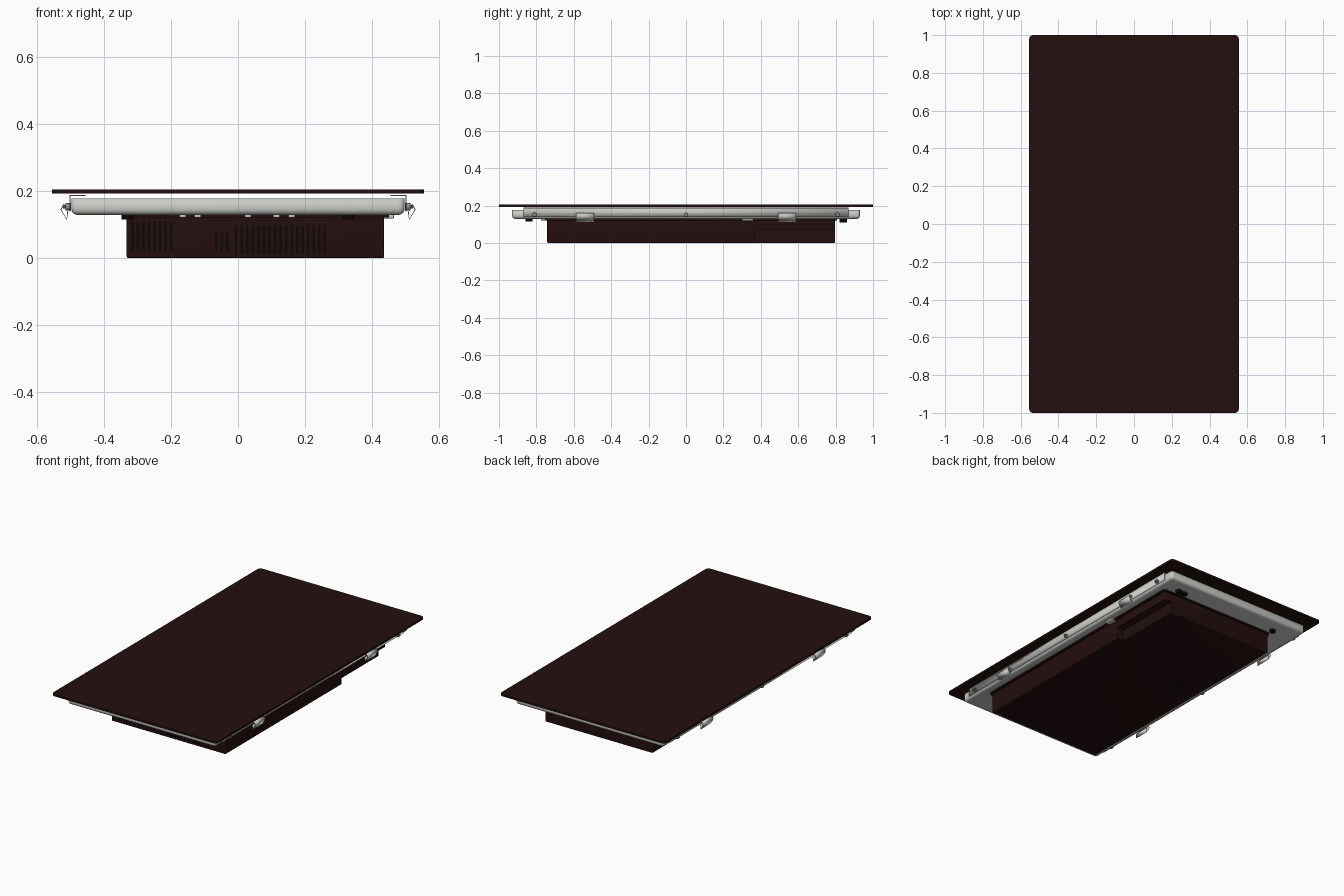
import bpy, bmesh, math
from mathutils import Matrix

if "Cube" in bpy.data.objects:
    bpy.data.objects.remove(bpy.data.objects["Cube"])


def material(name, r, g, b):
    m = bpy.data.materials.new(name)
    m.diffuse_color = (r, g, b, 1)
    m.use_nodes = True
    m.node_tree.nodes["Principled BSDF"].inputs["Base Color"].default_value = m.diffuse_color
    return m


BROWN = material("dark brown", 0.018, 0.0045, 0.0045)
GREY = material("sheet grey", 0.58, 0.60, 0.56)
STEEL = material("screw steel", 0.25, 0.25, 0.25)
BLACK = material("vent black", 0.004, 0.002, 0.002)


def finish(name, bm, mat):
    bmesh.ops.recalc_face_normals(bm, faces=bm.faces)
    me = bpy.data.meshes.new(name)
    bm.to_mesh(me)
    bm.free()
    ob = bpy.data.objects.new(name, me)
    me.materials.append(mat)
    bpy.context.collection.objects.link(ob)
    return ob


def box(name, lo, hi, mat, bevel=0, axis=None):
    """Box between two corners; edges along axis (or all edges) may be rounded."""
    bm = bmesh.new()
    bmesh.ops.create_cube(bm, size=1)
    for v in bm.verts:
        v.co = [lo[i] if v.co[i] < 0 else hi[i] for i in range(3)]
    if bevel:
        edges = [e for e in bm.edges if axis is None or
                 abs(e.verts[0].co[axis] - e.verts[1].co[axis]) > 1e-6]
        bmesh.ops.bevel(bm, geom=edges, offset=bevel, segments=4,
                        affect='EDGES', profile=0.5)
    return finish(name, bm, mat)


def cylinder(name, centre, radius, depth, axis, mat, sides=16):
    bm = bmesh.new()
    bmesh.ops.create_cone(bm, cap_ends=True, segments=sides, radius1=radius,
                          radius2=radius, depth=depth)
    rot = Matrix.Rotation(math.pi / 2, 4, 'Y') if axis == 'X' else Matrix()
    bm.transform(Matrix.Translation(centre) @ rot)
    return finish(name, bm, mat)


def strip(name, profile, y0, y1, thick, mat):
    """Bent sheet: an xz profile extruded along y and given thickness."""
    bm = bmesh.new()
    rows = [[bm.verts.new((x, y, z)) for x, z in profile] for y in (y0, y1)]
    for i in range(len(profile) - 1):
        bm.faces.new((rows[0][i], rows[0][i + 1], rows[1][i + 1], rows[1][i]))
    ob = finish(name, bm, mat)
    mod = ob.modifiers.new("thickness", 'SOLIDIFY')
    mod.thickness = thick
    mod.offset = 0
    return ob


# Glass top plate
box("glass_plate", (-0.555, -1, 0.193), (0.555, 1, 0.205), BROWN, 0.02, 2)

# Sheet metal tray: rounded pan, open at the top
bm = bmesh.new()
bmesh.ops.create_cube(bm, size=1)
for v in bm.verts:
    v.co = (v.co.x * 0.994, v.co.y * 1.86, 0.129 if v.co.z < 0 else 0.178)
bmesh.ops.delete(bm, geom=[f for f in bm.faces if f.normal.z > 0.5], context='FACES')
bmesh.ops.bevel(bm, geom=[e for e in bm.edges if len(e.link_faces) == 2],
                offset=0.018, segments=4, affect='EDGES', profile=0.5)
tray = finish("tray", bm, GREY)
mod = tray.modifiers.new("sheet thickness", 'SOLIDIFY')
mod.thickness = 0.005
mod.offset = -1

# Side walls with inward flanges, spring clips and screws, on both sides
for s, side in ((-1, "left"), (1, "right")):
    strip(side + "_side_flange",
          [(s * 0.455, 0.187), (s * 0.501, 0.187), (s * 0.501, 0.14)],
          -0.87, 0.87, 0.004, GREY)
    for y in (-0.54, 0.54):
        strip(side + "_spring_clip",
              [(s * 0.501, 0.153), (s * 0.521, 0.16), (s * 0.528, 0.145),
               (s * 0.511, 0.115), (s * 0.508, 0.14)],
              y - 0.048, y + 0.048, 0.003, GREY)
    for y in (-0.81, 0, 0.81):
        cylinder(side + "_screw", (s * 0.506, y, 0.153), 0.011, 0.016, 'X', STEEL)
        cylinder(side + "_screw_tip", (s * 0.517, y, 0.153), 0.005, 0.01, 'X', STEEL, 10)
    for y in (-0.84, 0.84):
        cylinder("tray_stud", (s * 0.33, y, 0.123), 0.018, 0.014, 'Z', BLACK)

# Lower housing, with a step cut along its back right edge
housing = box("housing", (-0.332, -0.742, 0), (0.436, 0.796, 0.131), BROWN, 0.006)
cutter = box("step_cutter", (0.388, 0.37, -0.05), (0.6, 0.9, 0.07), BROWN)
cutter.hide_render = True
cutter.hide_viewport = True
cutter.display_type = 'WIRE'
cut = housing.modifiers.new("step", 'BOOLEAN')
cut.operation = 'DIFFERENCE'
cut.object = cutter
cut.solver = 'EXACT'

# Housing rim against the tray
box("housing_rim", (-0.343, -0.755, 0.121), (0.45, 0.806, 0.13), BROWN, 0.02, 2)

# Vent slots on the front wall
slots = [(-0.315 + i * 0.0165, 0.022, 0.11) for i in range(8)]
slots += [(-0.065 + i * 0.0165, 0.022, 0.075) for i in range(3)]
slots += [(-0.005 + i * 0.0165, 0.012, 0.098) for i in range(17)]
for x, z0, z1 in slots:
    box("front_vent_slot", (x - 0.004, -0.744, z0), (x + 0.004, -0.74, z1), BLACK)

# Ring grille under the housing
for r in (0.02, 0.04, 0.06, 0.08):
    bm = bmesh.new()
    n = 32
    rings = [[bm.verts.new((-0.19 + q * math.cos(i * math.tau / n),
                            0.19 + q * math.sin(i * math.tau / n), 0.0 - 0.0005))
              for i in range(n)] for q in (r - 0.005, r + 0.003)]
    for i in range(n):
        j = (i + 1) % n
        bm.faces.new((rings[0][i], rings[1][i], rings[1][j], rings[0][j]))
    finish("grille_ring", bm, BLACK)

# Small brackets and a cable bush under the tray
for x in (-0.165, -0.12, 0.03, 0.115, 0.16):
    box("front_tab", (x - 0.01, -0.775, 0.121), (x + 0.01, -0.742, 0.131), GREY, 0.003)
cylinder("cable_bush", (0.37, 0.84, 0.121), 0.02, 0.02, 'Z', BLACK)
box("side_tab", (0.43, 0.30, 0.118), (0.465, 0.36, 0.131), GREY, 0.004)

# Smooth only the rounded corners
bpy.ops.object.select_all(action='DESELECT')
for ob in bpy.context.scene.objects:
    if not ob.hide_viewport:
        ob.select_set(True)
        bpy.context.view_layer.objects.active = ob
bpy.ops.object.shade_smooth_by_angle(angle=math.radians(30))
